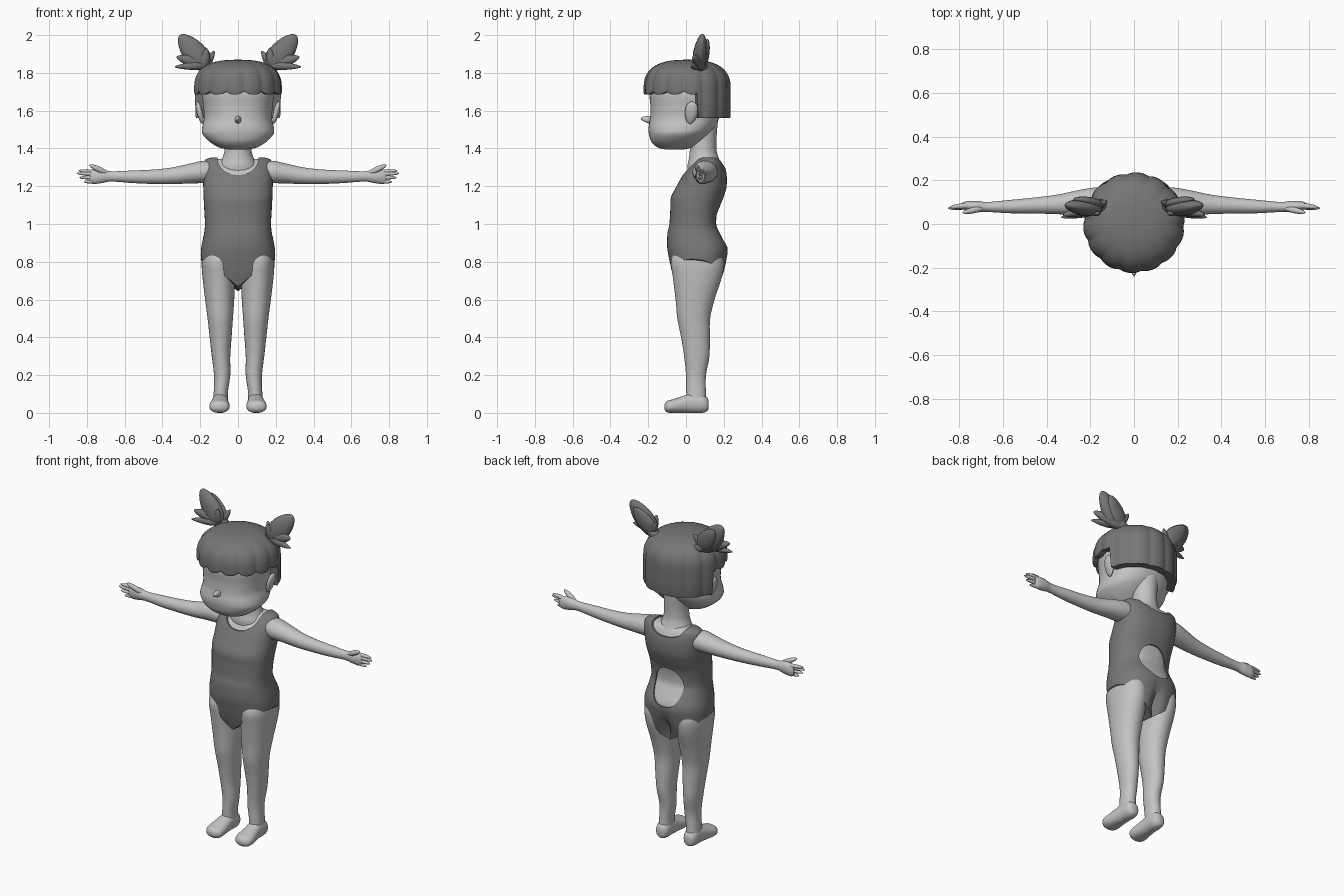
import bpy, bmesh, math
from mathutils import Vector, Matrix

if "Cube" in bpy.data.objects:
    bpy.data.objects.remove(bpy.data.objects["Cube"])


def material(name, v):
    m = bpy.data.materials.new(name)
    m.diffuse_color = (v, v, v, 1)
    m.use_nodes = True
    m.node_tree.nodes["Principled BSDF"].inputs["Base Color"].default_value = m.diffuse_color
    return m


SKIN = material("skin grey", 0.55)
SUIT = material("swimsuit grey", 0.19)
HAIR = material("hair grey", 0.18)


def finish(name, bm, mat, mirror=False, angle=45):
    bmesh.ops.recalc_face_normals(bm, faces=bm.faces)
    me = bpy.data.meshes.new(name)
    bm.to_mesh(me)
    bm.free()
    me.materials.append(mat)
    me.shade_smooth()
    me.set_sharp_from_angle(angle=math.radians(angle))
    ob = bpy.data.objects.new(name, me)
    bpy.context.collection.objects.link(ob)
    if mirror:
        ob.modifiers.new("mirror", 'MIRROR').use_mirror_merge = False
    return ob


def resample(rings, sub):
    """Smooth curve through the ring parameters."""
    out = []
    for i in range(len(rings) - 1):
        p0, p1 = rings[max(i - 1, 0)], rings[i]
        p2, p3 = rings[i + 1], rings[min(i + 2, len(rings) - 1)]
        for k in range(sub):
            t = k / sub
            out.append([0.5 * (2 * b + (c - a) * t + (2 * a - 5 * b + 4 * c - d) * t * t
                               + (3 * b - a - 3 * c + d) * t ** 3)
                        for a, b, c, d in zip(p0, p1, p2, p3)])
    return out + [list(rings[-1])]


def loft(rings, axis=2, n=40, e=2.2, sub=5):
    """Rings are (position on axis, centre 1, centre 2, radius 1, radius 2)."""
    bm = bmesh.new()
    loops = []
    for p, c1, c2, r1, r2 in resample(rings, sub):
        loop = []
        for i in range(n):
            a = 2 * math.pi * i / n
            c, s = math.cos(a), math.sin(a)
            co = [c1 + r1 * math.copysign(abs(c) ** (2 / e), c),
                  c2 + r2 * math.copysign(abs(s) ** (2 / e), s)]
            co.insert(axis, p)
            loop.append(bm.verts.new(co))
        loops.append(loop)
    for lo, hi in zip(loops, loops[1:]):
        for i in range(n):
            j = (i + 1) % n
            bm.faces.new((lo[i], lo[j], hi[j], hi[i]))
    bm.faces.new(loops[0])
    bm.faces.new(loops[-1])
    return bm


def sections(rows, inset=0.0):
    """Rows of (z, half width, front y, back y) as loft rings."""
    return [(z, 0, (f + b) / 2, w - inset, (b - f) / 2 - inset) for z, w, f, b in rows]


def blob(bm, a, b, w, t, side=(0, 1, 0), tip=0.0):
    """Ellipsoid from a to b, radius t along side and w across it; tip pinches the b end."""
    a, b = Vector(a), Vector(b)
    z = (b - a).normalized()
    x = z.cross(Vector(side)).normalized()
    y = z.cross(x)
    rot = Matrix((x, y, z)).transposed()
    vs = bmesh.ops.create_uvsphere(bm, u_segments=20, v_segments=14, radius=1)['verts']
    for v in vs:
        k = 1 - tip * v.co.z
        v.co = (a + b) / 2 + rot @ Vector((v.co.x * w * k, v.co.y * t * k,
                                           v.co.z * (b - a).length / 2))


def cleft(bm):
    for v in bm.verts:
        if v.co.y > 0.06:
            v.co.y -= 0.04 * math.exp(-(v.co.x / 0.025) ** 2 - ((v.co.z - 0.72) / 0.08) ** 2)


# Torso and swimsuit share one set of sections
torso = [(0.60, .150, -.03, .15), (0.68, .176, -.055, .18), (0.75, .190, -.075, .203),
         (0.82, .197, -.09, .218), (0.88, .194, -.10, .220), (0.95, .180, -.098, .188),
         (1.00, .175, -.088, .168), (1.08, .179, -.083, .176), (1.14, .182, -.08, .198),
         (1.20, .184, -.05, .215), (1.27, .186, -.01, .214), (1.32, .183, .03, .200),
         (1.343, .170, .055, .183), (1.353, .135, .08, .160)]
skin_rows = [(z - (0.008 if z > 1.3 else 0), w, f, b) for z, w, f, b in torso[3:]]
bm = loft(sections(skin_rows, 0.008), n=64, e=2.4)
cleft(bm)
finish("torso", bm, SKIN)

bm = loft(sections(torso), n=64, e=2.4)
cleft(bm)
for s in (1, -1):  # high-cut leg openings
    cut = bmesh.ops.bisect_plane(bm, geom=bm.verts[:] + bm.edges[:] + bm.faces[:],
                                 plane_co=(0, 0.06, 0.655),
                                 plane_no=(0.8 * s, -0.12, -1), clear_outer=True)
    bmesh.ops.holes_fill(bm, edges=[g for g in cut['geom_cut']
                                    if isinstance(g, bmesh.types.BMEdge)], sides=0)
suit = finish("swimsuit", bm, SUIT)

# Neckline front and back, and the round opening in the back
cutters = [[(-0.3, 0, 1.36, .11, .10), (0.09, 0, 1.36, .11, .10)],
           [(0.08, 0, 1.36, .11, .065), (0.4, 0, 1.36, .11, .065)],
           [(0.10, 0, 0.98, .095, .11), (0.4, 0, 0.98, .095, .11)]]
for rings in cutters:
    cutter = finish("cutter", loft(rings, axis=1, n=48, sub=1), SUIT)
    cutter.hide_render = True
    mod = suit.modifiers.new("cut", 'BOOLEAN')
    mod.operation, mod.solver, mod.object = 'DIFFERENCE', 'EXACT', cutter
    bpy.context.view_layer.objects.active = suit
    bpy.ops.object.modifier_apply(modifier=mod.name)
    bpy.data.objects.remove(cutter)
suit.data.set_sharp_from_angle(angle=math.radians(40))

# Neck and head
finish("neck", loft(sections([(1.22, .118, .02, .195), (1.30, .108, .008, .194),
                              (1.345, .085, .015, .175), (1.39, .071, .02, .162),
                              (1.46, .068, .02, .162), (1.56, .075, .02, .17)]), e=2), SKIN)
finish("head", loft(sections([(1.395, .05, -.11, -.01), (1.405, .10, -.15, .03),
                              (1.435, .150, -.183, .075), (1.475, .187, -.196, .12),
                              (1.51, .190, -.198, .15), (1.56, .180, -.19, .175),
                              (1.62, .184, -.188, .19), (1.70, .19, -.192, .20),
                              (1.78, .165, -.16, .18)]), n=48, e=2.3), SKIN)
bm = bmesh.new()
blob(bm, (0, -.16, 1.548), (0, -.24, 1.558), .019, .016, (1, 0, 0), 0.3)
finish("nose", bm, SKIN)
bm = bmesh.new()
blob(bm, (.188, .02, 1.53), (.216, .035, 1.648), .034, .016, (1, 0, 0), -0.15)
finish("ears", bm, SKIN, True)

# Arms, fingers and thumbs
finish("arms", loft([(.14, .105, 1.275, .062, .058), (.19, .10, 1.275, .066, .059),
                     (.25, .098, 1.268, .058, .053), (.35, .09, 1.255, .045, .044),
                     (.45, .085, 1.25, .037, .038), (.56, .08, 1.25, .031, .033),
                     (.67, .078, 1.252, .023, .027), (.72, .08, 1.253, .026, .036),
                     (.765, .083, 1.25, .022, .038), (.79, .083, 1.25, .012, .030)],
                    axis=0, n=32, e=2), SKIN, True)
bm = bmesh.new()
for y, z0, z1, x in ((.085, 1.276, 1.282, .845), (.08, 1.262, 1.268, .853),
                     (.08, 1.246, 1.246, .84), (.082, 1.230, 1.222, .815)):
    blob(bm, (.72, y + .004, z0), (x, y - .008, z1), .0105, .012)
blob(bm, (.68, .075, 1.262), (.785, .052, 1.312), .015, .014)
finish("fingers", bm, SKIN, True)

# Legs and feet
finish("legs", loft([(.86, .10, .06, .078, .12), (.80, .105, .06, .087, .14),
                     (.72, .102, .06, .086, .13), (.60, .097, .048, .077, .103),
                     (.50, .094, .041, .067, .087), (.40, .092, .05, .058, .076),
                     (.30, .09, .057, .049, .067), (.20, .084, .053, .043, .053),
                     (.12, .090, .053, .038, .052), (.04, .094, .057, .040, .053)], e=2.1),
       SKIN, True)
finish("feet", loft([(.12, .093, .045, .012, .020), (.112, .093, .045, .030, .036),
                     (.085, .093, .05, .041, .050), (.03, .094, .052, .043, .052),
                     (-.02, .096, .044, .048, .044), (-.07, .098, .036, .054, .036),
                     (-.10, .098, .033, .046, .030), (-.115, .098, .031, .018, .013)],
                    axis=1, n=32, e=2.2), SKIN, True)

# Bobbed hair: fringe in front, longer locks from the ears back
N, Z_MID, Z_TOP = 140, 1.715, 1.87
bm = bmesh.new()
cols = []
for i in range(N):
    a = 2 * math.pi * i / N
    c, s = math.cos(a), math.sin(a)
    groove = 1 - abs(math.sin(7 * a + 0.5)) ** 0.5
    zb = 1.56 if s * 0.23 > 0.055 else 1.685 + 0.022 * groove
    levels = [(0.78, zb + 0.004), (0.985, zb), (1, zb + 0.012), (1, (zb + Z_MID) / 2 + 0.004)]
    for k in range(12):
        q = k / 12 * math.pi / 2
        levels.append((math.cos(q) ** 0.77, Z_MID + (Z_TOP - Z_MID) * math.sin(q) ** 0.77))
    col = []
    for r, z in levels:
        m = r * (1 - 0.05 * groove * r * r)
        col.append(bm.verts.new((0.234 * c * m, 0.006 + 0.231 * s * m, z)))
    cols.append(col)
pole = bm.verts.new((0, 0.006, Z_TOP))
for i in range(N):
    p, q = cols[i], cols[(i + 1) % N]
    for k in range(len(p) - 1):
        bm.faces.new((p[k], q[k], q[k + 1], p[k + 1]))
    bm.faces.new((p[-1], q[-1], pole))
finish("bobbed_hair", bm, HAIR)

# Leafy hair buns: (base, tip, half width, half thickness, pinch)
petals = [((.165, .065, 1.825), (.308, .088, 2.0), .062, .036, .2),
          ((.150, .085, 1.83), (.27, .115, 1.975), .050, .024, .2),
          ((.140, .09, 1.83), (.325, .04, 1.885), .034, .028, .3),
          ((.170, .06, 1.84), (.335, .03, 1.832), .020, .018, .4),
          ((.175, .08, 1.835), (.125, .105, 1.915), .020, .018, .35),
          ((.185, .06, 1.83), (.165, .045, 1.93), .024, .016, .3),
          ((.110, .09, 1.80), (.215, .075, 1.88), .030, .030, 0)]
bm = bmesh.new()
for base, tip, w, t, pinch in petals:
    blob(bm, base, tip, w, t, (0, 1, 0), pinch)
finish("hair_buns", bm, HAIR, True)
